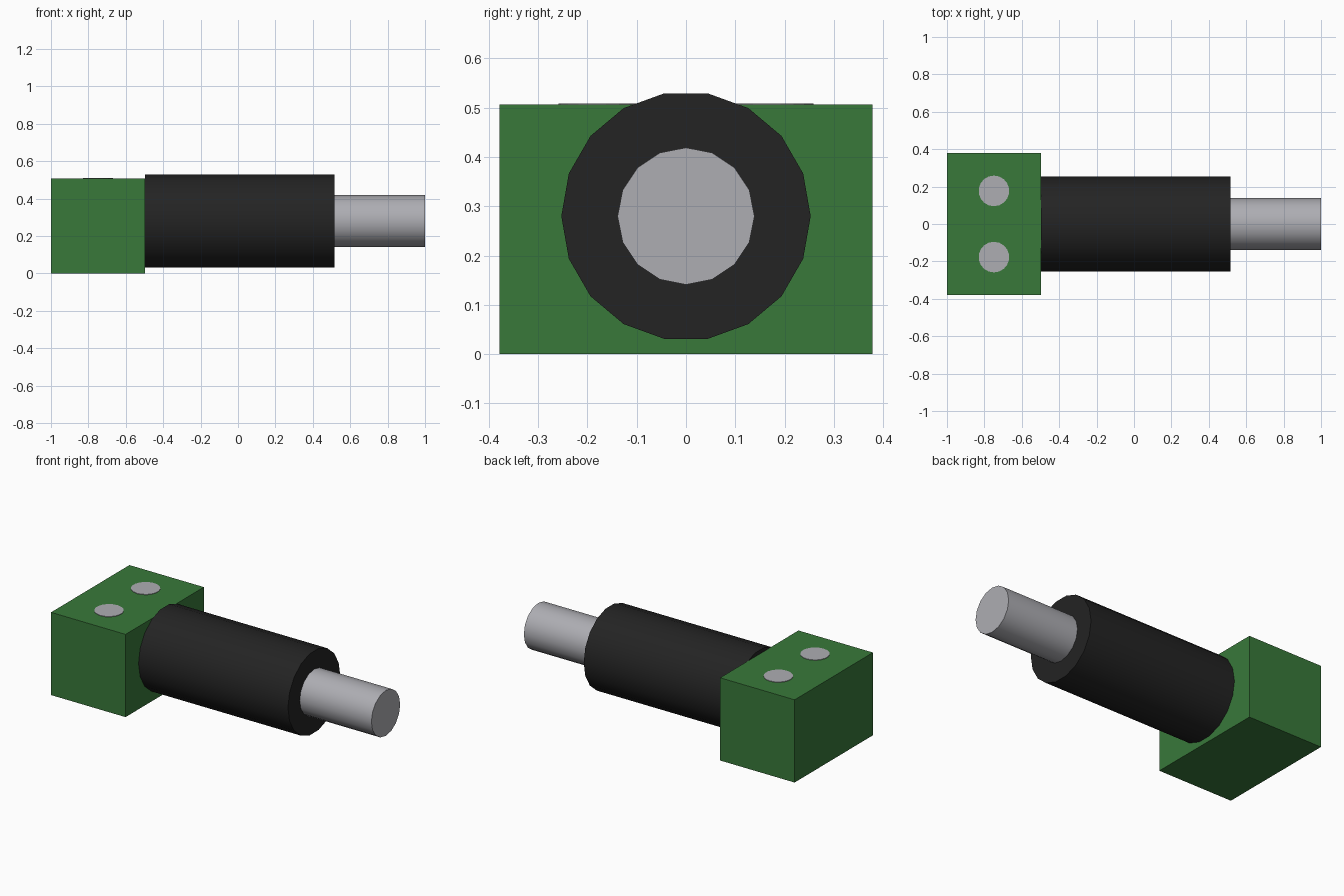
import bpy
from math import pi

default = bpy.data.objects.get("Cube")
if default:
    bpy.data.objects.remove(default, do_unlink=True)


def material(name, color):
    mat = bpy.data.materials.new(name)
    mat.use_nodes = True
    mat.diffuse_color = color
    bsdf = mat.node_tree.nodes["Principled BSDF"]
    bsdf.inputs["Base Color"].default_value = color
    return mat


green = material("green", (0.04, 0.19, 0.042, 1))
black = material("black", (0.017, 0.017, 0.017, 1))
metal = material("light grey metal", (0.42, 0.42, 0.45, 1))


def finish(name, mat, smooth=False):
    obj = bpy.context.object
    obj.name = name
    obj.data.materials.append(mat)
    bpy.ops.object.transform_apply(location=False, rotation=True, scale=True)
    if smooth:
        bpy.ops.object.shade_smooth_by_angle(angle=pi / 6)
    return obj


AXIS_Z = 0.28


def rod(name, x0, x1, radius, sides, mat):
    """Cylinder lying along x, with a vertex pointing to the side."""
    bpy.ops.mesh.primitive_cylinder_add(
        vertices=sides, radius=radius, depth=x1 - x0,
        location=((x0 + x1) / 2, 0, AXIS_Z), rotation=(0, pi / 2, 0))
    return finish(name, mat, smooth=True)


# Rectangular end block
bpy.ops.mesh.primitive_cube_add(size=1, location=(-0.748, 0, 0.253))
bpy.context.object.scale = (0.504, 0.757, 0.506)
finish("end_block", green)

# Thick sleeve and the narrower shaft leaving it
rod("sleeve", -0.497, 0.515, 0.253, 18, black)
rod("shaft", 0.515, 1.0, 0.139, 16, metal)

# Two round contacts on top of the block
for side, y in (("left", 0.177), ("right", -0.177)):
    bpy.ops.mesh.primitive_cylinder_add(
        vertices=18, radius=0.082, depth=0.006, location=(-0.749, y, 0.506))
    finish(side + "_contact", metal)
